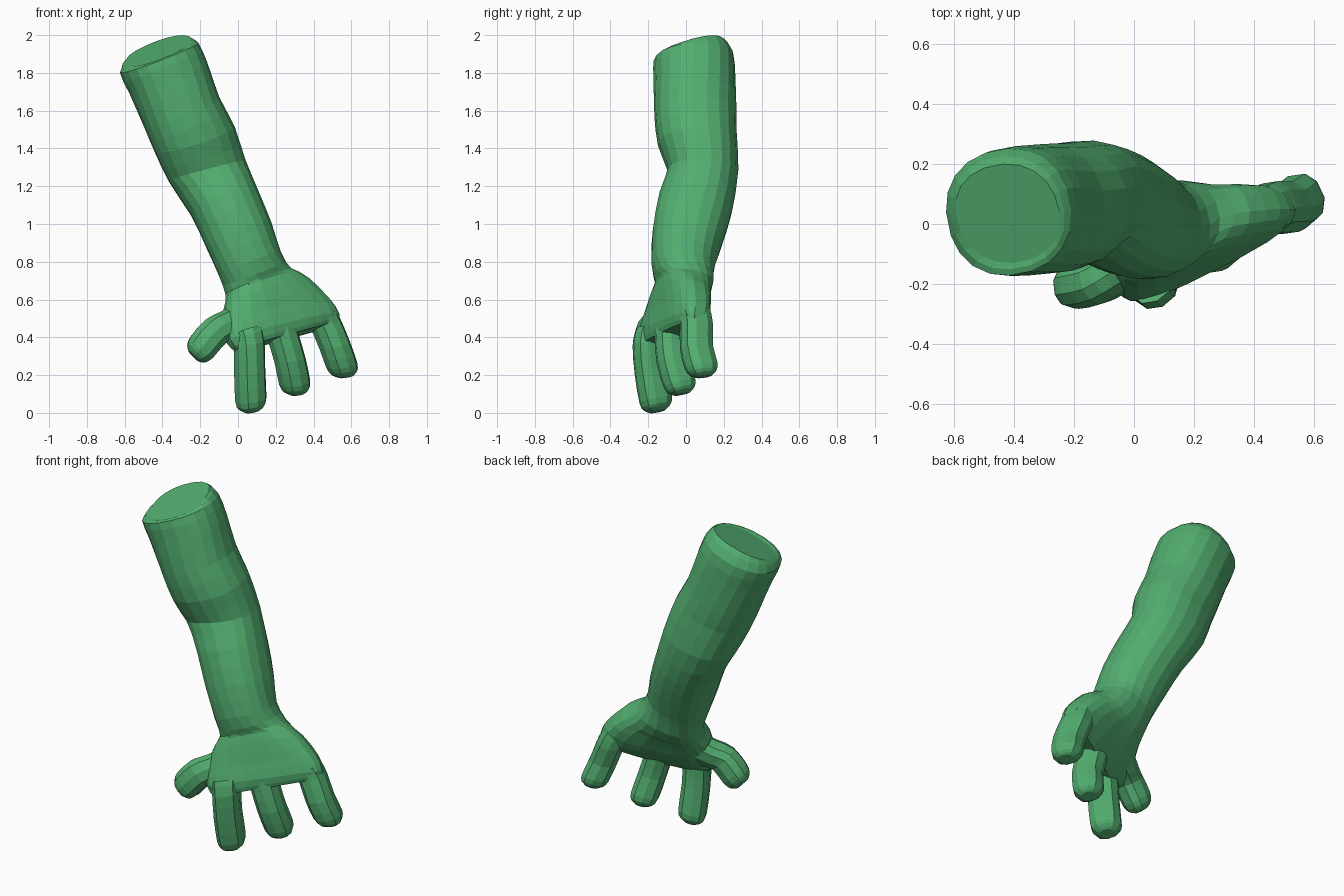
import bpy, bmesh, math
from mathutils import Vector

cube = bpy.data.objects.get("Cube")
if cube:
    bpy.data.objects.remove(cube)

green = bpy.data.materials.new("skin green")
green.use_nodes = True
colour = (0.085, 0.42, 0.16, 1)
green.diffuse_color = colour
green.node_tree.nodes["Principled BSDF"].inputs["Base Color"].default_value = colour


def refine(rings):
    """Add a smoothly interpolated ring between each pair of rings."""
    flat = [Vector((*a, *b, h, boxy)) for a, b, h, boxy in rings]
    padded = [flat[0]] + flat + [flat[-1]]
    out = []
    for p, q, r, s in zip(padded, padded[1:], padded[2:], padded[3:]):
        out += [q, (q + r) * 0.5625 - (p + s) * 0.0625]
    out.append(flat[-1])
    return [(Vector(f[0:3]), Vector(f[3:6]), f[6], f[7]) for f in out]


def loft(name, rings, sides):
    """Skin a tube over rings: left point, right point, half thickness, roundness."""
    rings = refine(rings)
    bm = bmesh.new()
    mids = [(r[0] + r[1]) / 2 for r in rings]
    loops = []
    for i, (a, b, h, boxy) in enumerate(rings):
        u = (b - a) / 2
        along = mids[min(i + 1, len(mids) - 1)] - mids[max(i - 1, 0)]
        v = along.cross(u).normalized() * h
        loop = []
        for k in range(sides):
            t = 2 * math.pi * (k + 0.5) / sides
            c, s = math.cos(t), math.sin(t)
            c = math.copysign(abs(c) ** boxy, c)
            s = math.copysign(abs(s) ** boxy, s)
            loop.append(bm.verts.new(mids[i] + u * c + v * s))
        loops.append(loop)
    for p, q in zip(loops, loops[1:]):
        for k in range(sides):
            n = (k + 1) % sides
            bm.faces.new((p[k], p[n], q[n], q[k]))
    bm.faces.new(loops[0])
    bm.faces.new(loops[-1])
    bmesh.ops.recalc_face_normals(bm, faces=bm.faces)
    mesh = bpy.data.meshes.new(name)
    bm.to_mesh(mesh)
    bm.free()
    mesh.materials.append(green)
    obj = bpy.data.objects.new(name, mesh)
    bpy.context.collection.objects.link(obj)


def digit(name, path, width, depth, across):
    """A finger along a path, with a rounded tip."""
    pts = [Vector(p) for p in path]
    across = Vector(across).normalized()
    tip = (pts[-1] - pts[-2]).normalized()
    rings = [(p, 1.0) for p in pts]
    rings += [(pts[-1] + tip * width * d, s) for d, s in ((0.55, 0.8), (0.8, 0.45))]
    loft(name, [(p - across * width * s, p + across * width * s, depth * s, 0.85)
                for p, s in rings], 10)


# Upper arm, elbow, forearm, wrist and palm
loft("arm_and_palm", [
    ((-0.585, 0.00, 1.85), (-0.255, 0.07, 1.99), 0.17, 0.9),
    ((-0.62, 0.00, 1.80), (-0.215, 0.08, 1.96), 0.21, 0.9),
    ((-0.57, 0.01, 1.69), (-0.165, 0.08, 1.85), 0.215, 0.9),
    ((-0.49, 0.03, 1.50), (-0.10, 0.07, 1.67), 0.217, 0.9),
    ((-0.44, 0.04, 1.38), (-0.02, 0.08, 1.52), 0.21, 0.9),
    ((-0.37, 0.08, 1.23), (0.04, 0.10, 1.34), 0.188, 0.9),
    ((-0.25, 0.04, 1.05), (0.11, 0.06, 1.17), 0.20, 0.9),
    ((-0.17, 0.00, 0.88), (0.18, 0.02, 1.00), 0.19, 0.9),
    ((-0.10, -0.04, 0.73), (0.225, 0.01, 0.85), 0.168, 0.9),
    ((-0.06, -0.07, 0.63), (0.28, 0.05, 0.755), 0.145, 0.85),
    ((-0.07, -0.13, 0.56), (0.38, 0.07, 0.69), 0.125, 0.75),
    ((-0.07, -0.18, 0.46), (0.48, 0.08, 0.59), 0.108, 0.65),
    ((-0.05, -0.22, 0.375), (0.53, 0.07, 0.515), 0.092, 0.65),
    ((-0.01, -0.225, 0.33), (0.53, 0.06, 0.475), 0.065, 0.65),
], 20)

# Three fingers and the thumb
row = (0.88, 0.40, 0.2)
digit("index_finger", [(0.05, -0.18, 0.42), (0.06, -0.195, 0.36),
                       (0.062, -0.185, 0.22), (0.068, -0.16, 0.07)], 0.08, 0.088, row)
digit("middle_finger", [(0.22, -0.08, 0.48), (0.24, -0.08, 0.40),
                        (0.275, -0.07, 0.28), (0.30, -0.035, 0.16)], 0.08, 0.086, row)
digit("little_finger", [(0.43, 0.04, 0.54), (0.465, 0.055, 0.47),
                        (0.515, 0.055, 0.35), (0.55, 0.08, 0.25)], 0.08, 0.088, row)
digit("thumb", [(0.03, -0.10, 0.51), (-0.05, -0.15, 0.465),
                (-0.12, -0.19, 0.43), (-0.19, -0.205, 0.35)], 0.085, 0.078, (0.7, 0, -0.7))
